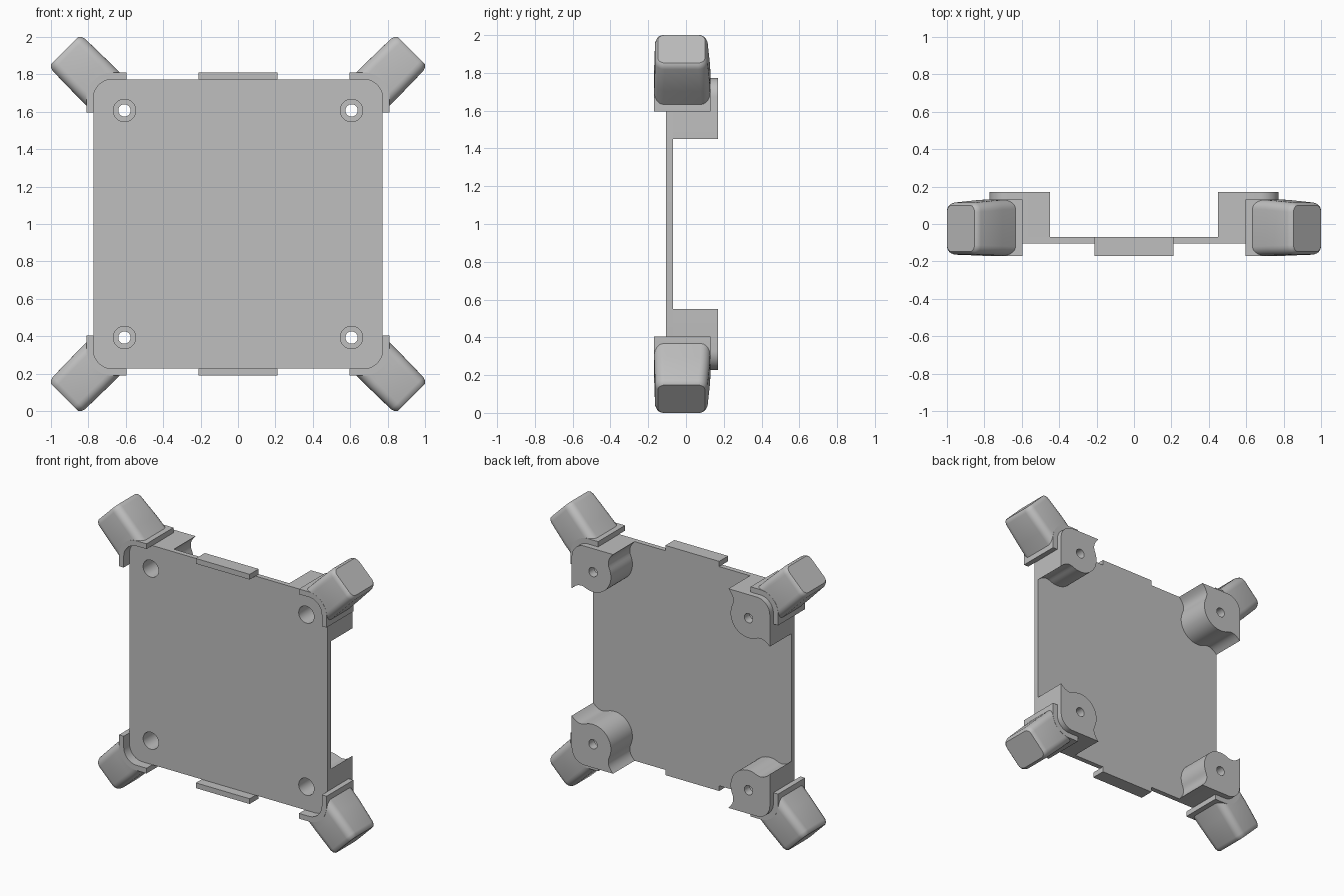
import bpy, bmesh, math
from mathutils import Vector

cube = bpy.data.objects.get("Cube")
if cube:
    bpy.data.objects.remove(cube, do_unlink=True)

GREY = (0.52, 0.52, 0.52, 1)
mat = bpy.data.materials.new("plain grey")
mat.use_nodes = True
mat.diffuse_color = GREY
mat.node_tree.nodes["Principled BSDF"].inputs["Base Color"].default_value = GREY

MID = 1.0               # height of the model's centre
EDGE, LIP = 0.773, 0.81  # half size of the plate and of the outer lips
ROUND = 0.1             # plate corner radius
HOLE = 0.607            # screw hole offset
parts = []


def finish(name, bm):
    bmesh.ops.recalc_face_normals(bm, faces=bm.faces)
    mesh = bpy.data.meshes.new(name)
    bm.to_mesh(mesh)
    bm.free()
    mesh.materials.append(mat)
    ob = bpy.data.objects.new(name, mesh)
    ob.location.z = MID
    bpy.context.collection.objects.link(ob)
    parts.append(ob)
    return ob


def arc(cx, cz, r, a, b, n=12):
    angles = [math.radians(a + (b - a) * i / n) for i in range(n + 1)]
    return [(cx + r * math.cos(t), cz + r * math.sin(t)) for t in angles]


def prism(name, outline, y0, y1):
    """Extrude an x-z outline along y."""
    bm = bmesh.new()
    face = bm.faces.new([bm.verts.new((x, y0, z)) for x, z in outline])
    new = bmesh.ops.extrude_face_region(bm, geom=[face])["geom"]
    bmesh.ops.translate(bm, vec=(0, y1 - y0, 0),
                        verts=[v for v in new if isinstance(v, bmesh.types.BMVert)])
    return finish(name, bm)


def loft(bm, rings, first_cap, last_cap):
    loops = [[bm.verts.new(p) for p in ring] for ring in rings]
    n = len(loops[0])
    for a, b in zip(loops, loops[1:]):
        for i in range(n):
            bm.faces.new((a[i], a[(i + 1) % n], b[(i + 1) % n], b[i]))
    if first_cap:
        bm.faces.new(loops[0])
    if last_cap:
        bm.faces.new(loops[-1])


def foot_ring(u, half, y0, y1, r, saddle=0):
    """Rounded rectangle across the diagonal, optionally hugging the corner."""
    corners = [(half - r, y1 - r, 0), (r - half, y1 - r, 90),
               (r - half, y0 + r, 180), (half - r, y0 + r, 270)]
    pts = []
    for k, (cv, cy, a) in enumerate(corners):
        pts += arc(cv, cy, r, a, a + 90, 6)
        if k == 0:
            pts.append((0, y1))
        if k == 2:
            pts.append((0, y0))
    s = math.sqrt(0.5)
    return [(((u - saddle * abs(v)) + v) * s, y, ((u - saddle * abs(v)) - v) * s)
            for v, y in pts]


def bezier(a, c, b, n=8):
    a, c, b = Vector(a), Vector(c), Vector(b)
    return [tuple(a * (1 - t) ** 2 + c * 2 * t * (1 - t) + b * t * t)
            for t in (i / n for i in range(n + 1))]


# Front plate with rounded corners
c = EDGE - ROUND
outline = []
for sx, sz, a in ((1, 1, 0), (-1, 1, 90), (-1, -1, 180), (1, -1, 270)):
    outline += arc(sx * c, sz * c, ROUND, a, a + 90)
drilled = [prism("front_plate", outline, -0.105, -0.07)]

# Lip tabs in the middle of the top and bottom edges
for name, s in (("top_tab", 1), ("bottom_tab", -1)):
    prism(name, [(-0.21, s * EDGE), (0.21, s * EDGE), (0.21, s * LIP), (-0.21, s * LIP)],
          -0.17, -0.07)

# Corner outlines for the upper left corner, mirrored to the others
guard = ([(LIP, 0.595)] + arc(c, c, ROUND + LIP - EDGE, 0, 90) + [(0.595, LIP), (0.595, EDGE)]
         + arc(c, c, ROUND, 90, 0) + [(EDGE, 0.595)])
boss = arc(HOLE, HOLE, 0.14, 155, 295, 24)
flare = bezier((0.45, EDGE), (0.505, 0.72), boss[0])
post = arc(c, c, ROUND, 0, 90) + flare[:-1] + boss + [(z, x) for x, z in flare[:-1]][::-1]

cutter_bm = bmesh.new()
for sx, side in ((1, "left"), (-1, "right")):
    for sz, level in ((1, "upper"), (-1, "lower")):
        tag = f"{level}_{side}_"
        flip = lambda pts: [(sx * x, sz * z) for x, z in pts]
        prism(tag + "corner_guard", flip(guard), -0.17, 0.13)
        drilled.append(prism(tag + "screw_post", flip(post), -0.08, 0.17))

        # Diagonal foot
        rings = [foot_ring(1.08, 0.125, -0.17, 0.13, 0.05, 0.5),
                 foot_ring(1.12, 0.125, -0.168, 0.127, 0.05),
                 foot_ring(1.28, 0.122, -0.164, 0.115, 0.05),
                 foot_ring(1.3, 0.115, -0.158, 0.109, 0.045),
                 foot_ring(1.31, 0.104, -0.148, 0.1, 0.035)]
        bm = bmesh.new()
        loft(bm, [[(sx * x, y, sz * z) for x, y, z in ring] for ring in rings], False, True)
        finish(tag + "foot", bm)

        # Stepped screw hole cutter
        steps = [(-0.2, 0.06), (0.11, 0.06), (0.11, 0.033), (0.2, 0.033)]
        loft(cutter_bm, [[(x, y, z) for x, z in arc(sx * HOLE, sz * HOLE, r, 0, 360, 32)[:-1]]
                         for y, r in steps], True, True)

cutter = finish("hole_cutter", cutter_bm)
cutter.hide_render = True
parts.remove(cutter)

# Drill the plate and posts
for ob in drilled:
    mod = ob.modifiers.new("holes", "BOOLEAN")
    mod.operation = "DIFFERENCE"
    mod.solver = "EXACT"
    mod.object = cutter
    bpy.context.view_layer.objects.active = ob
    bpy.ops.object.modifier_apply(modifier=mod.name)
bpy.data.objects.remove(cutter, do_unlink=True)

# Smooth the curves, keep the edges sharp
bpy.ops.object.select_all(action="DESELECT")
for ob in parts:
    ob.select_set(True)
bpy.context.view_layer.objects.active = parts[0]
bpy.ops.object.shade_smooth_by_angle(angle=math.radians(30))
